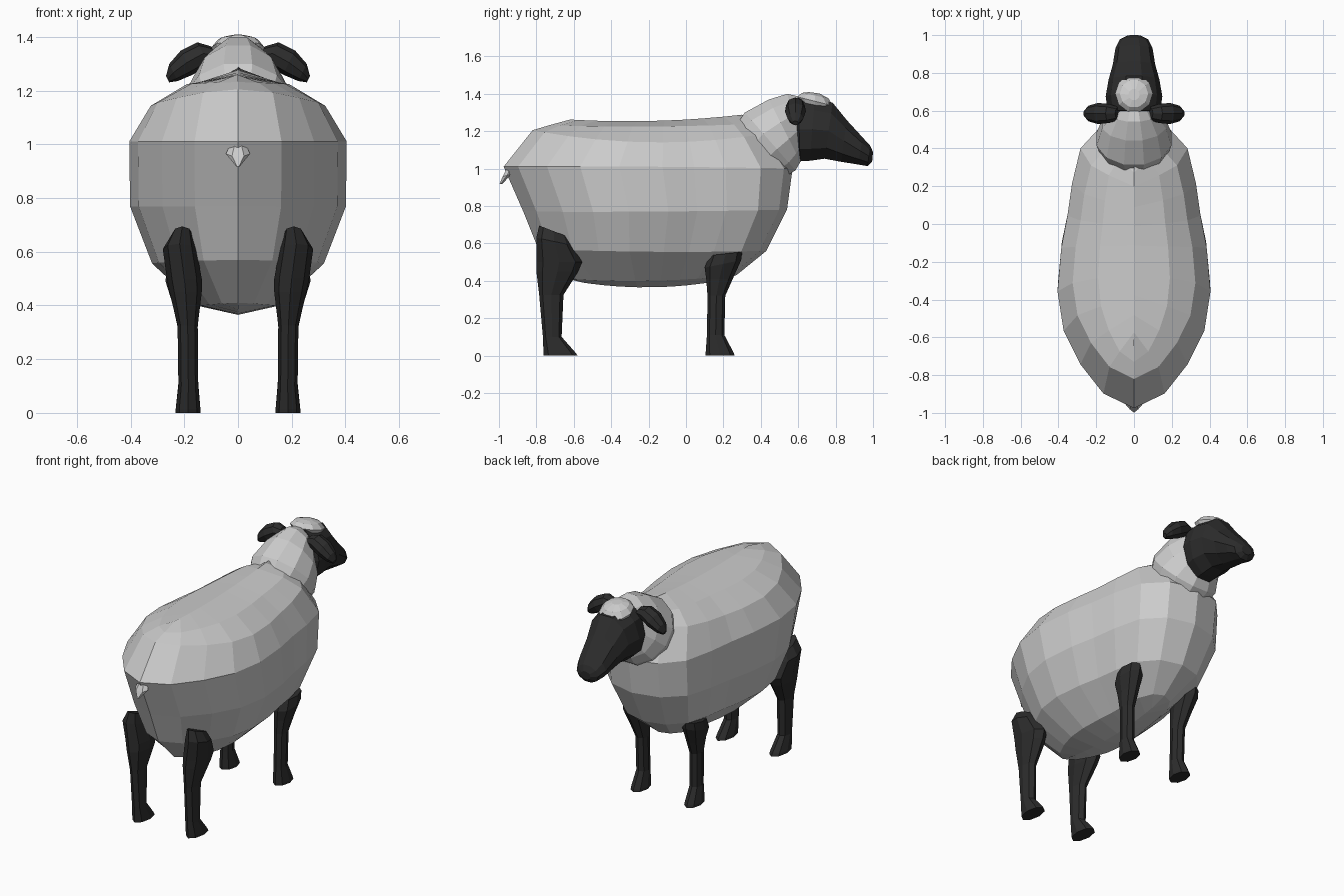
import bpy, bmesh
from math import sin, cos, pi
from mathutils import Vector as V

dark = bpy.data.materials.new("dark_face_and_legs")
dark.diffuse_color = (0.025, 0.025, 0.025, 1)


def loft(name, rings, mat=None, mirror=False):
    """Skin a list of equal-length closed rings, capping both ends."""
    bm = bmesh.new()
    rows = [[bm.verts.new(p) for p in r] for r in rings]
    n = len(rows[0])
    for a, b in zip(rows, rows[1:]):
        for i in range(n):
            j = (i + 1) % n
            bm.faces.new((a[i], a[j], b[j], b[i]))
    bm.faces.new(rows[0])
    bm.faces.new(rows[-1])
    bmesh.ops.remove_doubles(bm, verts=bm.verts, dist=0.0005)
    bmesh.ops.recalc_face_normals(bm, faces=bm.faces)
    me = bpy.data.meshes.new(name)
    bm.to_mesh(me)
    bm.free()
    ob = bpy.data.objects.new(name, me)
    bpy.context.collection.objects.link(ob)
    if mat:
        me.materials.append(mat)
    if mirror:
        ob.modifiers.new("Mirror", 'MIRROR')
    return ob


def ring(c, u, v, n, off=0.0):
    """Ellipse of n points around c with half axes u and v."""
    c, u, v = V(c), V(u), V(v)
    return [c + u * cos(2 * pi * (i + off) / n) + v * sin(2 * pi * (i + off) / n)
            for i in range(n)]


def side_ring(yt, zt, yb, zb, w, n=10):
    """Ring spanning a top and a bottom point of the side profile."""
    return ring((0, (yt + yb) / 2, (zt + zb) / 2), (w, 0, 0),
                (0, (yt - yb) / 2, (zt - zb) / 2), n, 0.5 if n % 4 == 0 else 0)


# woolly body: stacked egg-shaped outlines, (position, width) from rump to chest
EGG = [(0, 0), (.05, .40), (.15, .70), (.265, .92), (.40, 1), (.55, .95),
       (.66, .87), (.77, .81), (.89, .70), (.97, .42), (1, 0)]


def outline(y0, y1, w, zb, zm, zf):
    half = []
    for s, k in EGG:
        z = zb * 2 * (s - .5) * (s - 1) + zm * 4 * s * (1 - s) + zf * 2 * s * (s - .5)
        half.append(V((w * k, y0 + (y1 - y0) * s, z)))
    return half + [V((-p.x, p.y, p.z)) for p in half[-2:0:-1]]


loft("woolly_body", [outline(*r) for r in [
    (-.55, .18, 0, .39, .365, .40),
    (-.63, .27, .15, .41, .40, .43),
    (-.79, .43, .32, .57, .555, .56),
    (-.87, .54, .402, .77, .77, .78),
    (-.975, .57, .405, 1.01, 1.01, 1.0),
    (-.82, .45, .325, 1.205, 1.14, 1.19),
    (-.73, .38, .19, 1.232, 1.225, 1.24),
    (-.62, .30, 0, 1.262, 1.255, 1.288)]])

# tail
loft("tail", [ring((0, -.93, 1.03), (.015, 0, 0), (0, .02, .01), 6),
              ring((0, -.955, .965), (.045, 0, 0), (0, .03, .01), 6),
              ring((0, -.99, .917), (.006, 0, 0), (0, .008, 0), 6)])

# neck wool
loft("neck_wool", [side_ring(*r, n=12) for r in [
    (.28, 1.26, .55, .96, .19), (.31, 1.305, .59, .985, .205),
    (.44, 1.375, .615, 1.03, .175), (.54, 1.405, .63, 1.08, .125),
    (.60, 1.39, .65, 1.12, .09)]])

# head
loft("head", [side_ring(*r) for r in [
    (.565, 1.32, .575, 1.10, .09), (.60, 1.385, .61, 1.03, .14),
    (.69, 1.385, .66, 1.033, .15), (.785, 1.36, .74, 1.045, .135),
    (.86, 1.265, .83, 1.03, .112), (.945, 1.17, .92, 1.018, .098),
    (.985, 1.125, .97, 1.01, .075), (1.0, 1.09, .995, 1.035, .035)]], dark)

# wool tuft on the forehead
loft("forehead_tuft", [ring((0, y, z), (r, 0, 0), (0, r, dz), 10) for y, z, r, dz in [
    (.69, 1.33, .085, -.02), (.69, 1.36, .10, -.025),
    (.69, 1.39, .075, -.015), (.685, 1.405, .03, -.004)]])

# ears
loft("ears", [ring((x, .585, z), (0, ry, 0), (rz * .5, 0, rz), 8) for x, z, ry, rz in [
    (.085, 1.335, .035, .03), (.13, 1.338, .05, .042), (.19, 1.305, .056, .045),
    (.24, 1.268, .042, .032), (.262, 1.243, .016, .012)]], dark, True)


# legs: (height, back y, front y, inner x, outer x, front-edge rise)
def leg(name, rows):
    loft(name, [ring(((a + b) / 2, (y0 + y1) / 2, z), ((b - a) / 2, 0, 0),
                     (0, (y1 - y0) / 2, rise), 8) for z, y0, y1, a, b, rise in rows],
         dark, True)


leg("hind_legs", [
    (.665, -.785, -.63, .17, .245, -.03),
    (.61, -.80, -.61, .155, .28, -.02),
    (.50, -.80, -.555, .135, .265, 0),
    (.45, -.80, -.575, .135, .255, 0),
    (.325, -.785, -.655, .15, .225, 0),
    (.10, -.765, -.665, .148, .222, 0),
    (.015, -.762, -.59, .14, .232, 0),
    (0, -.762, -.58, .14, .232, 0)])
leg("front_legs", [
    (.545, .125, .30, .15, .265, .01),
    (.49, .10, .295, .14, .27, .02),
    (.41, .108, .25, .145, .245, 0),
    (.32, .115, .21, .15, .225, 0),
    (.11, .112, .205, .148, .222, 0),
    (.015, .105, .255, .14, .232, 0),
    (0, .105, .26, .14, .232, 0)])
